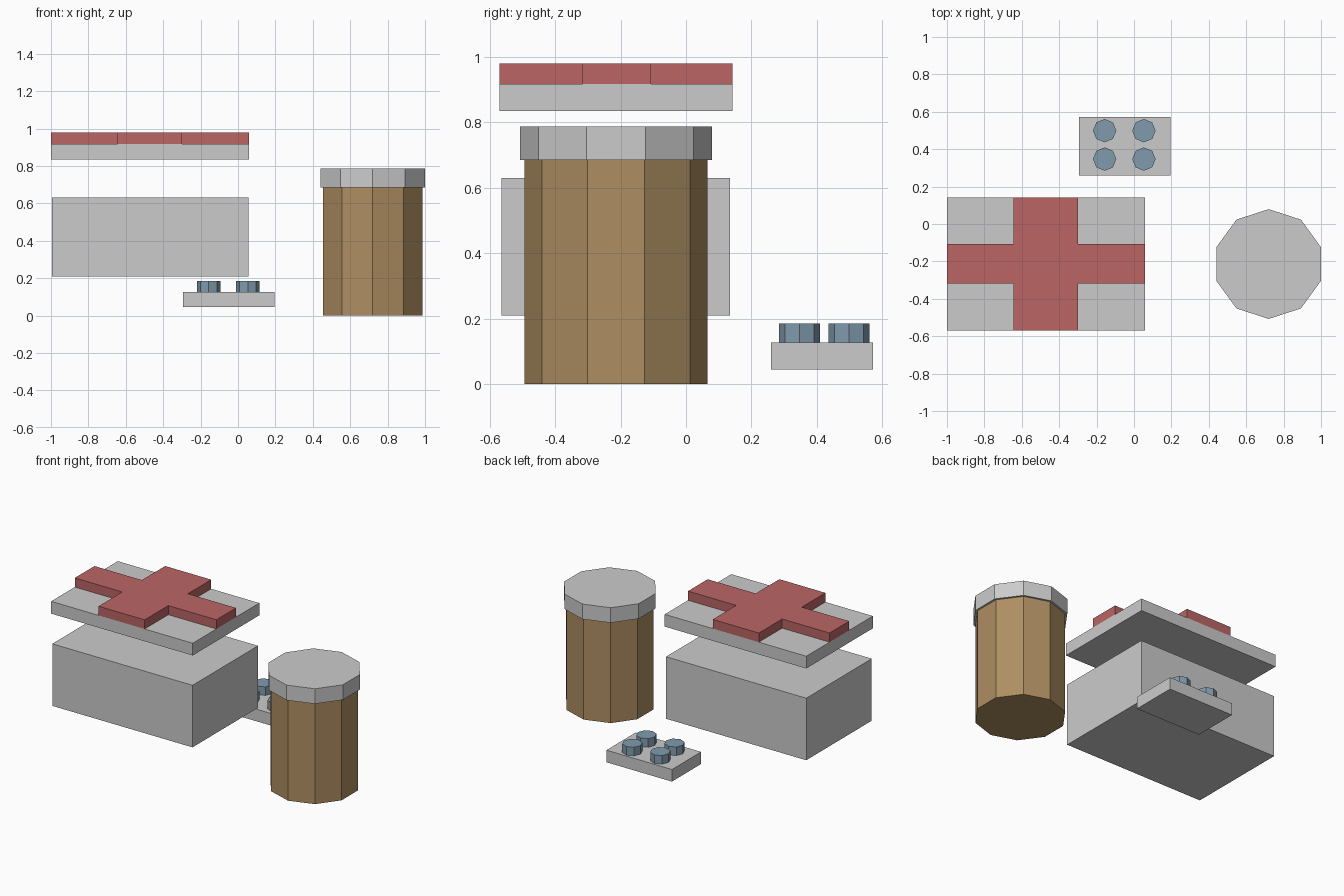
import bpy, bmesh
from math import sin, cos, pi

if "Cube" in bpy.data.objects:
    bpy.data.objects.remove(bpy.data.objects["Cube"])


def material(name, rgb):
    m = bpy.data.materials.new(name)
    m.diffuse_color = (*rgb, 1)
    m.use_nodes = True
    m.node_tree.nodes["Principled BSDF"].inputs["Base Color"].default_value = m.diffuse_color
    return m


RED = material("red", (0.50, 0.13, 0.13))
BROWN = material("amber_brown", (0.42, 0.27, 0.12))
BLUE = material("pill_blue", (0.22, 0.33, 0.42))


def prism(name, outline, z0, z1, mat=None):
    """Extrude a counter-clockwise outline from z0 up to z1."""
    bm = bmesh.new()
    base = bm.faces.new([bm.verts.new((x, y, z0)) for x, y in outline])
    ext = bmesh.ops.extrude_face_region(bm, geom=[base], use_keep_orig=True)
    top = [v for v in ext["geom"] if isinstance(v, bmesh.types.BMVert)]
    bmesh.ops.translate(bm, vec=(0, 0, z1 - z0), verts=top)
    bmesh.ops.recalc_face_normals(bm, faces=bm.faces)
    me = bpy.data.meshes.new(name)
    bm.to_mesh(me)
    bm.free()
    ob = bpy.data.objects.new(name, me)
    bpy.context.collection.objects.link(ob)
    if mat:
        me.materials.append(mat)
    return ob


def rect(x0, x1, y0, y1):
    return [(x0, y0), (x1, y0), (x1, y1), (x0, y1)]


def ngon(x, y, r, n):
    return [(x + r * cos(pi / 2 + 2 * pi * i / n),
             y + r * sin(pi / 2 + 2 * pi * i / n)) for i in range(n)]


# First aid box and floating lid
prism("box", rect(-0.995, 0.055, -0.565, 0.135), 0.21, 0.63)
X0, X1, Y0, Y1 = -1.0, 0.06, -0.57, 0.142
prism("box_lid", rect(X0, X1, Y0, Y1), 0.835, 0.918)

# Raised cross spanning the whole lid
a, b, c, d = -0.645, -0.30, -0.317, -0.107
prism("lid_cross", [(a, Y0), (b, Y0), (b, c), (X1, c), (X1, d), (b, d),
                    (b, Y1), (a, Y1), (a, d), (X0, d), (X0, c), (a, c)],
      0.918, 0.98, RED)

# Pill bottle with ten sides
prism("bottle", ngon(0.72, -0.214, 0.28, 10), 0.0, 0.686, BROWN)
prism("bottle_cap", ngon(0.72, -0.214, 0.2935, 10), 0.685, 0.787)

# Blister pack with four pills
prism("blister_plate", rect(-0.295, 0.195, 0.26, 0.572), 0.045, 0.127)
for i, x in enumerate((-0.157, 0.053)):
    for j, y in enumerate((0.347, 0.499)):
        prism(f"pill_{i}_{j}", ngon(x, y, 0.0625, 8), 0.126, 0.185, BLUE)
